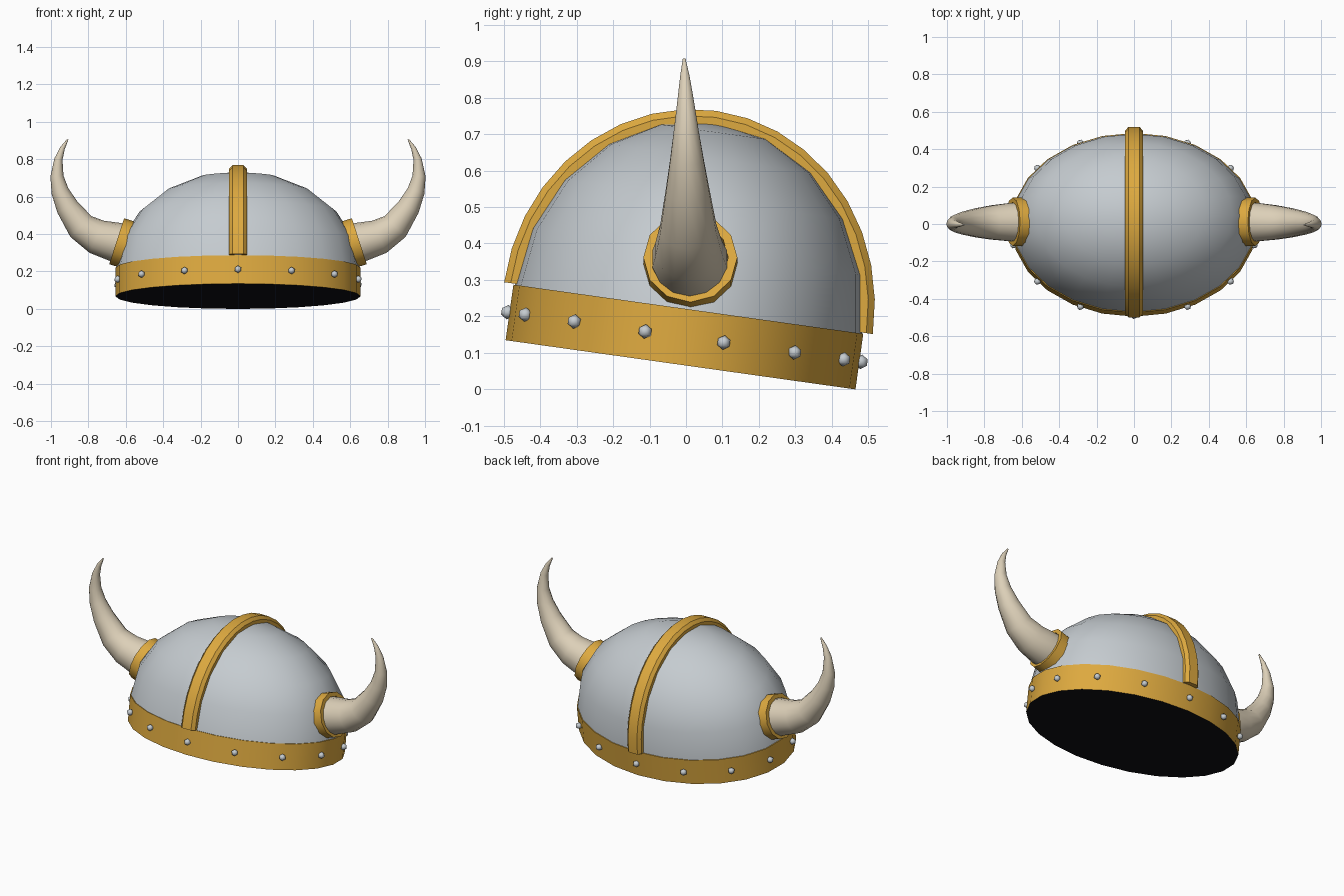
import bpy, bmesh, math
from mathutils import Matrix, Vector

if "Cube" in bpy.data.objects:
    bpy.data.objects.remove(bpy.data.objects["Cube"])

TILT = Matrix.Translation((0, -0.015, 0.067)) @ Matrix.Rotation(math.radians(-8), 4, 'X')
BAND_H = 0.154
SEG = 24


def material(name, rgb):
    m = bpy.data.materials.new(name)
    m.diffuse_color = (*rgb, 1)
    m.use_nodes = True
    m.node_tree.nodes["Principled BSDF"].inputs["Base Color"].default_value = m.diffuse_color
    return m


STEEL = material("steel_grey", (0.56, 0.60, 0.63))
GOLD = material("gold", (0.73, 0.40, 0.05))
HORN = material("horn_ivory", (0.72, 0.63, 0.48))
DARK = material("dark_inside", (0.006, 0.006, 0.008))


def finish(name, bm, mat, matrix=None, angle=35):
    bmesh.ops.remove_doubles(bm, verts=bm.verts, dist=1e-5)
    if matrix:
        bm.transform(matrix)
    bmesh.ops.recalc_face_normals(bm, faces=bm.faces)
    me = bpy.data.meshes.new(name)
    bm.to_mesh(me)
    bm.free()
    me.materials.append(mat)
    for p in me.polygons:
        p.use_smooth = True
    me.set_sharp_from_angle(angle=math.radians(angle))
    ob = bpy.data.objects.new(name, me)
    bpy.context.collection.objects.link(ob)
    return ob


def skin(rings, close_path=False, caps=False):
    """Join closed loops of points into a surface."""
    bm = bmesh.new()
    loops = [[bm.verts.new(p) for p in r] for r in rings]
    n = len(loops[0])
    pairs = list(zip(loops, loops[1:]))
    if close_path:
        pairs.append((loops[-1], loops[0]))
    for a, b in pairs:
        for i in range(n):
            j = (i + 1) % n
            bm.faces.new((a[i], a[j], b[j], b[i]))
    if caps:
        bm.faces.new(loops[0])
        bm.faces.new(loops[-1])
    return bm


def ellipse(rx, ry, z, n=SEG):
    return [(rx * math.cos(math.tau * i / n), ry * math.sin(math.tau * i / n), z)
            for i in range(n)]


# dome: half ellipsoid in five steps, closed by a small fan at the top
lat = [math.radians(18 * k) for k in range(5)]
bm = skin([ellipse(0.65 * math.cos(a), 0.481 * math.cos(a), BAND_H + 0.517 * math.sin(a))
           for a in lat])
bm.verts.ensure_lookup_table()
last = list(bm.verts)[-SEG:]
top = bm.verts.new((0, 0, BAND_H + 0.517))
for i in range(SEG):
    bm.faces.new((last[i], last[(i + 1) % SEG], top))
finish("dome", bm, STEEL, TILT, 60)

# rim band with its thin top lip
finish("rim_band", skin([ellipse(0.655, 0.485, 0), ellipse(0.655, 0.485, BAND_H),
                         ellipse(0.645, 0.475, BAND_H)]), GOLD, TILT)

# dark underside
bm = bmesh.new()
bm.faces.new([bm.verts.new(p) for p in reversed(ellipse(0.655, 0.485, 0))])
ob = finish("underside", bm, DARK, TILT)
if ob.data.polygons[0].normal.z > 0:
    ob.data.flip_normals()

# crest strip running front to back, chamfered on its outer corners
section = [(-0.047, -0.045), (-0.047, 0.012), (-0.03, 0.03),
           (0.03, 0.03), (0.047, 0.012), (0.047, -0.045)]
rings = []
for k in range(19):
    a = math.pi * k / 18
    rings.append([(x, -(0.481 + d) * math.cos(a), BAND_H + 0.003 + (0.517 + d) * math.sin(a))
                  for x, d in section])
finish("crest_strip", skin(rings, caps=True), GOLD, TILT, 30)

# fourteen rivets around the band
bm = bmesh.new()
for k in range(14):
    a = math.tau * k / 14
    bmesh.ops.create_icosphere(bm, subdivisions=1, radius=0.02, matrix=Matrix.Translation(
        (0.66 * math.sin(a), -0.49 * math.cos(a), BAND_H / 2)))
finish("rivets", bm, STEEL, TILT, 50)

# horns and their collars: path points are x, z, radius
path = [(0.58, 0.342, 0.106), (0.66, 0.358, 0.105), (0.755, 0.385, 0.094),
        (0.84, 0.44, 0.079), (0.913, 0.545, 0.061), (0.952, 0.63, 0.047),
        (0.968, 0.71, 0.035), (0.96, 0.80, 0.022), (0.938, 0.86, 0.013), (0.91, 0.906, 0.004)]
for side, s in (("right", 1), ("left", -1)):
    rings = []
    for i, (x, z, r) in enumerate(path):
        a, b = path[max(i - 1, 0)], path[min(i + 1, len(path) - 1)]
        t = Vector((b[0] - a[0], 0, b[1] - a[1])).normalized()
        across = Vector((-t.z, 0, t.x))
        c = Vector((x, 0.012 - 0.017 * i / (len(path) - 1), z))
        ring = [c + across * r * math.cos(math.tau * k / 14)
                + Vector((0, r * math.sin(math.tau * k / 14), 0)) for k in range(14)]
        rings.append([(s * p.x, p.y, p.z) for p in ring])
    finish(side + "_horn", skin(rings, caps=True), HORN, angle=60)

    # collar: a short 12-sided tube, leaning 18 degrees upward
    place = (Matrix.Translation((s * 0.622, 0.012, 0.353))
             @ Matrix.Rotation(s * math.radians(72), 4, 'Y'))
    tube = [ellipse(r, r, z, 12) for r, z in
            ((0.129, -0.028), (0.129, 0.028), (0.104, 0.028), (0.104, -0.028))]
    finish(side + "_horn_collar", skin(tube, close_path=True), GOLD, place)
